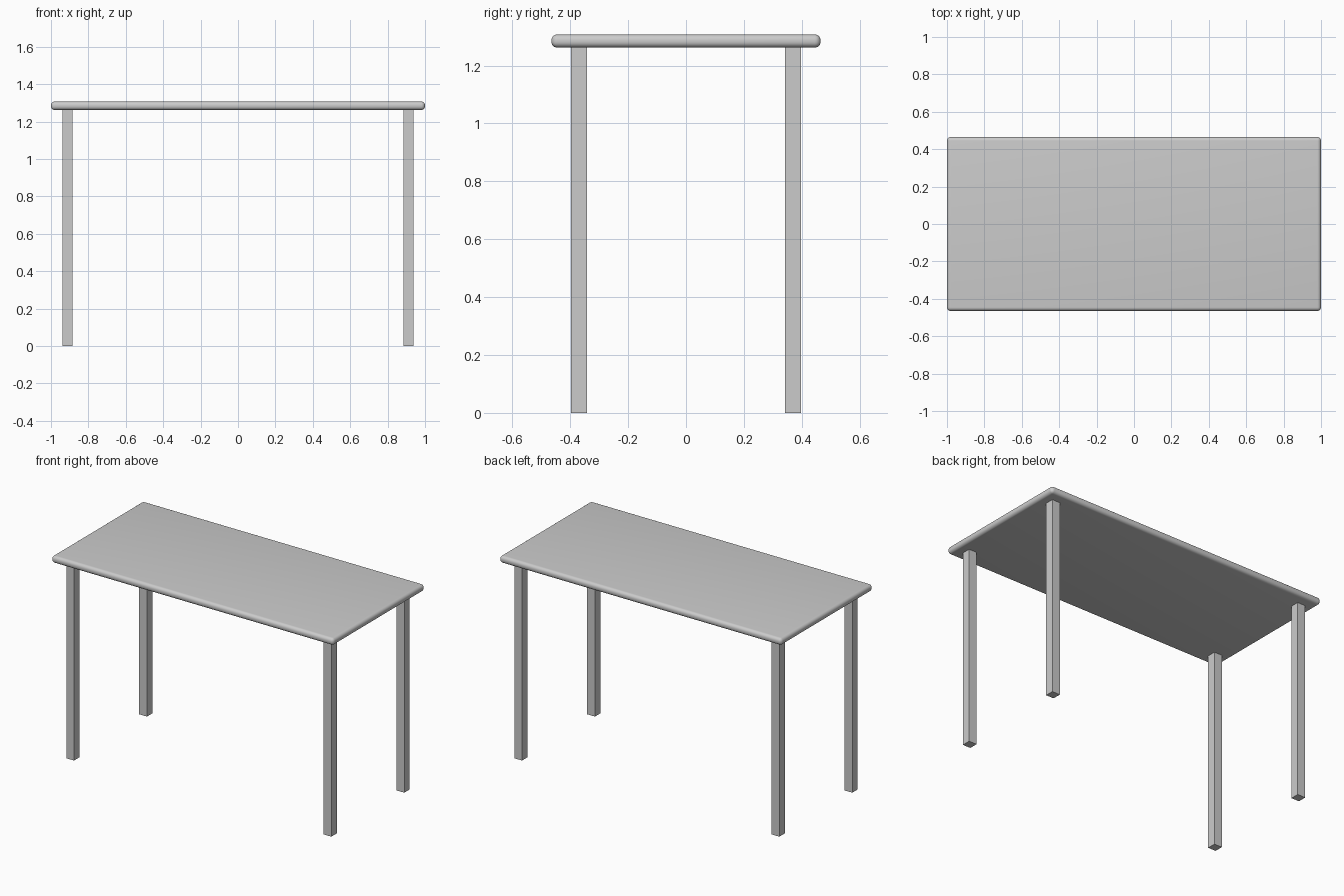
import bpy

if "Cube" in bpy.data.objects:
    bpy.data.objects.remove(bpy.data.objects["Cube"])

TOP_Z, UNDER_Z = 1.307, 1.262
LEG = 0.055


def box(name, size, center):
    bpy.ops.mesh.primitive_cube_add(size=1, location=center)
    obj = bpy.context.object
    obj.name = name
    obj.scale = size
    bpy.ops.object.transform_apply(location=False, rotation=False, scale=True)
    return obj


# Tabletop slab with rounded edges
top = box("tabletop", (2.0, 0.93, TOP_Z - UNDER_Z), (0, 0, (TOP_Z + UNDER_Z) / 2))
bevel = top.modifiers.new("rounded_edges", "BEVEL")
bevel.width = 0.02
bevel.segments = 6
bpy.ops.object.modifier_apply(modifier=bevel.name)
bpy.ops.object.shade_smooth_by_angle()

# Four square legs
for side, sx in (("left", -1), ("right", 1)):
    for end, sy in (("front", -1), ("back", 1)):
        box(f"{end}_{side}_leg", (LEG, LEG, UNDER_Z),
            (sx * 0.912, sy * 0.369, UNDER_Z / 2))
